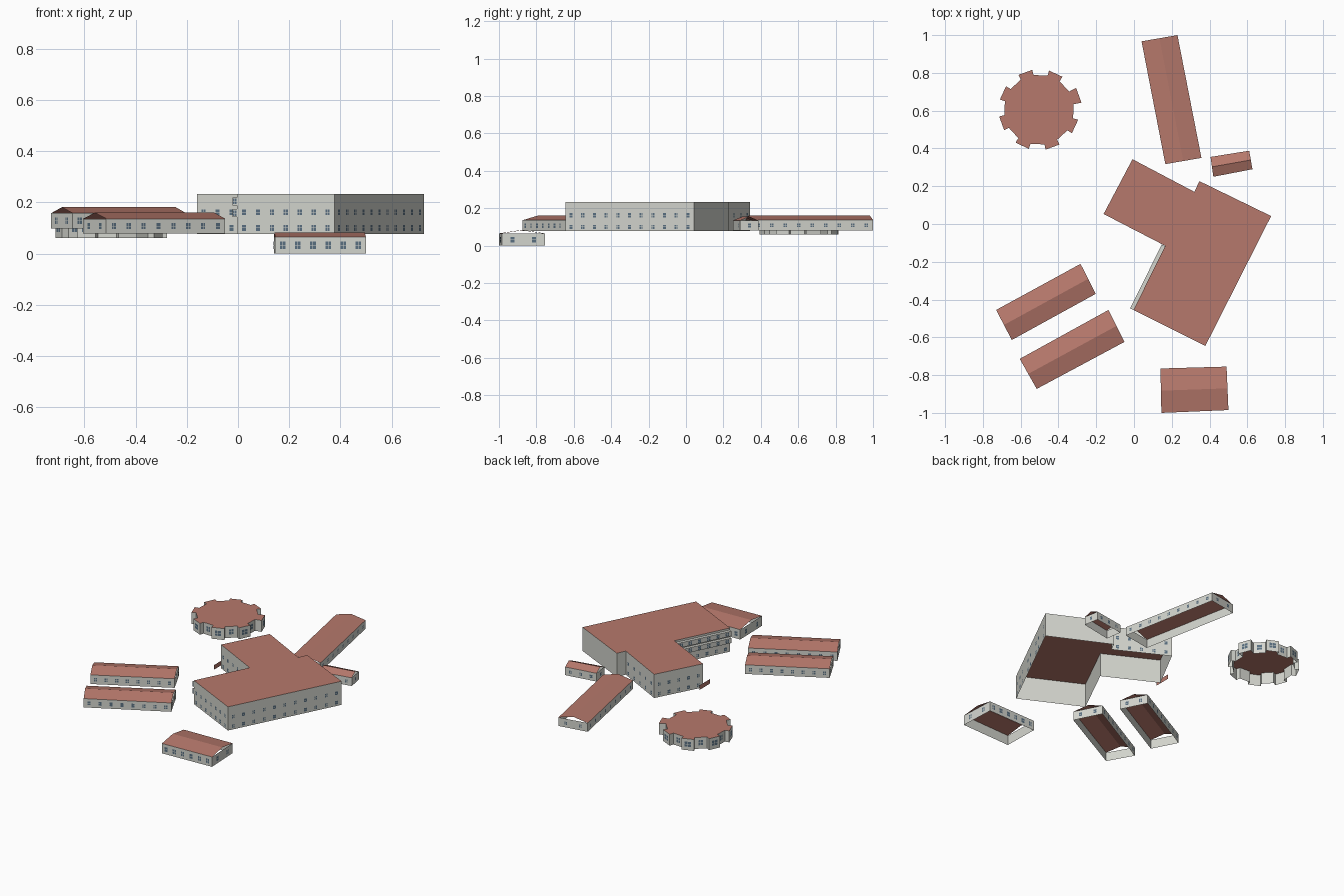
import bpy, bmesh, math
from mathutils import Vector

if "Cube" in bpy.data.objects:
    bpy.data.objects.remove(bpy.data.objects["Cube"])


def material(name, rgb):
    m = bpy.data.materials.new(name)
    m.diffuse_color = (*rgb, 1)
    m.use_nodes = True
    m.node_tree.nodes["Principled BSDF"].inputs["Base Color"].default_value = m.diffuse_color
    return m


WALL = material("pale_plaster", (0.66, 0.67, 0.62))
ROOF = material("red_roof", (0.47, 0.19, 0.15))
GLASS = material("blue_grey_glass", (0.10, 0.16, 0.22))


def sheet(name, faces, mat):
    """Mesh object from a list of polygons, each a list of points."""
    bm = bmesh.new()
    for f in faces:
        bm.faces.new([bm.verts.new(p) for p in f])
    bmesh.ops.remove_doubles(bm, verts=bm.verts, dist=1e-5)
    me = bpy.data.meshes.new(name)
    bm.to_mesh(me)
    bm.free()
    me.materials.append(mat)
    ob = bpy.data.objects.new(name, me)
    bpy.context.collection.objects.link(ob)
    return ob


def ring(pts, z):
    return [Vector((x, y, z)) for x, y in pts]


def walls(name, pts, z0, z1):
    lo, hi, n = ring(pts, z0), ring(pts, z1), len(pts)
    sheet(name + "_walls", [[lo[i], lo[(i + 1) % n], hi[(i + 1) % n], hi[i]]
                            for i in range(n)], WALL)


def panes(a, b, z, count, w, h, offset=0.0015):
    """Four-pane windows evenly spaced on the wall from a to b."""
    a, b = Vector((*a, 0)), Vector((*b, 0))
    d = (b - a).normalized()
    out = Vector((d.y, -d.x, 0)) * offset
    quads = []
    for k in range(count):
        c = a.lerp(b, (k + 0.5) / count) + out + Vector((0, 0, z))
        for sx in (-1, 1):
            for sz in (-1, 1):
                m = c + d * (sx * w / 4) + Vector((0, 0, sz * h / 4))
                u, v = d * (w * 0.21), Vector((0, 0, h * 0.21))
                quads.append([m - u - v, m + u - v, m + u + v, m - u + v])
    return quads


def gable_hall(name, pts, z0, z1, ridge, counts, win):
    """Hall with open gables; first and third edges are the gable ends."""
    walls(name, pts, z0, z1)
    t = ring(pts, z1)
    r0, r1 = (t[0] + t[1]) / 2, (t[2] + t[3]) / 2
    r0.z = r1.z = ridge
    sheet(name + "_roof", [[t[1], t[2], r1, r0], [t[3], t[0], r0, r1]], ROOF)
    q = []
    for i in range(4):
        q += panes(pts[i], pts[(i + 1) % 4], z0 + (z1 - z0) * 0.5, counts[i], *win)
    sheet(name + "_windows", q, GLASS)


# Gabled halls
gable_hall("south_hall", [(0.50, -0.985), (0.49, -0.755), (0.14, -0.765), (0.145, -1.0)],
           0, 0.065, 0.083, (2, 6, 2, 6), (0.024, 0.032))
gable_hall("upper_west_hall", [(-0.203, -0.37), (-0.283, -0.211), (-0.73, -0.455), (-0.647, -0.614)],
           0.098, 0.158, 0.181, (2, 8, 2, 8), (0.02, 0.026))
gable_hall("lower_west_hall", [(-0.05, -0.624), (-0.135, -0.455), (-0.605, -0.714), (-0.515, -0.873)],
           0.078, 0.136, 0.16, (2, 8, 2, 8), (0.02, 0.026))
gable_hall("north_hall", [(0.23, 1.0), (0.04, 0.967), (0.166, 0.317), (0.357, 0.35)],
           0.08, 0.137, 0.16, (2, 9, 2, 9), (0.02, 0.022))
gable_hall("small_annex", [(0.627, 0.29), (0.61, 0.388), (0.405, 0.355), (0.42, 0.25)],
           0.08, 0.134, 0.155, (1, 3, 1, 3), (0.02, 0.022))

# L-shaped main building with a flat roof
main = [(-0.161, 0.053), (0.166, -0.116), (-0.003, -0.455), (0.378, -0.645),
        (0.726, 0.042), (0.346, 0.227), (0.32, 0.17), (-0.008, 0.343)]
walls("main_building", main, 0.077, 0.233)
sheet("main_building_roof", [ring(main, 0.233)], ROOF)
quads = []
for edge, count in ((0, 6), (2, 7), (3, 11), (6, 5), (7, 5)):
    for z in (0.1, 0.162):
        quads += panes(main[edge], main[edge + 1 if edge < 7 else 0], z, count, 0.02, 0.024)
quads += panes(main[1], main[2], 0.1, 6, 0.02, 0.024)

# Two shallow bays along the courtyard wall
p, q = Vector(main[1]), Vector(main[2])
d = (q - p).normalized()
o = Vector((d.y, -d.x)) * 0.02
bay = [tuple(v) for v in (p + o + d * 0.003, q + o, q, p + d * 0.003)]
for label, z0, z1 in (("upper", 0.188, 0.22), ("lower", 0.142, 0.174)):
    walls(label + "_bay", bay, z0, z1)
    sheet(label + "_bay_caps", [ring(bay, z1), ring(bay, z0)[::-1]], WALL)
    quads += panes(bay[0], bay[1], (z0 + z1) / 2, 6, 0.024, 0.024)
    quads += panes(bay[1], bay[2], (z0 + z1) / 2, 1, 0.015, 0.024)
sheet("main_building_windows", quads, GLASS)

# Thin upright panel by the west corner
sheet("west_panel", [[(-0.174, 0.11, 0.085), (-0.174, 0.0, 0.085),
                      (-0.174, 0.0, 0.115), (-0.174, 0.11, 0.115)]], ROOF)

# Round pavilion with eight projecting bays
cx, cy, outline = -0.503, 0.605, []
for k in range(8):
    mid = 20 + 45 * k
    outer = 0.228 if k == 0 else 0.214
    for r, a in ((0.186, -11), (outer, -10.5), (outer, 10.5), (0.186, 11)):
        t = math.radians(mid + a)
        outline.append((cx + r * math.cos(t), cy + r * math.sin(t)))
walls("round_pavilion", outline, 0.06, 0.135)
sheet("round_pavilion_roof", [ring(outline, 0.135)], ROOF)
quads = []
for k in range(8):
    quads += panes(outline[4 * k + 1], outline[4 * k + 2], 0.1, 1, 0.042, 0.036)
    quads += panes(outline[4 * k + 3], outline[(4 * k + 4) % 32], 0.1, 1, 0.03, 0.036)
sheet("round_pavilion_windows", quads, GLASS)
